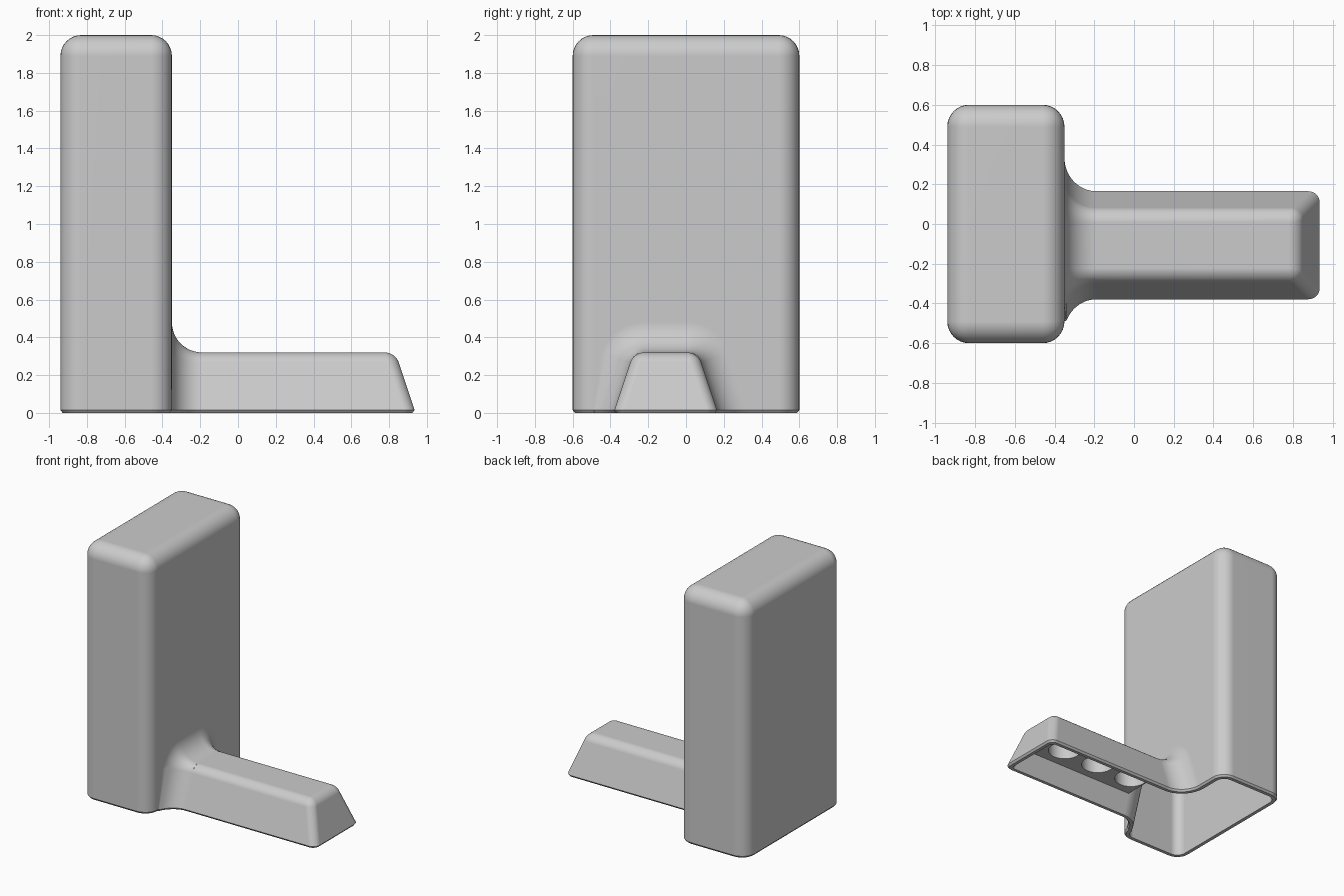
import bpy, bmesh, math
from mathutils import Vector

if "Cube" in bpy.data.objects:
    bpy.data.objects.remove(bpy.data.objects["Cube"], do_unlink=True)

WALL = 0.04             # shell thickness
FOOT = 0.015            # height of the chamfer round the foot
MID_Y = -0.107          # centre line of the arm
HALF = 0.277            # half width of the arm at the base
DRAFT = 1 / 3           # slope of the arm sides
SLANT = math.hypot(1, DRAFT)
ARM_TOP = 0.32
CEILING = 0.16          # underside of the socket plate in the arm
ARM_START = -0.19       # where the blend ends and the straight arm starts
BEVEL = 0.055
ROUND = BEVEL * math.tan(math.pi / 4 + math.atan(DRAFT) / 2)
SEG = 8
TINY = 0.00001

bm = bmesh.new()


def rounded_block(place, choose, radius, drop):
    """Open block: corners go through place(), chosen edges are rounded, dropped faces removed."""
    old = set(bm.faces)
    verts = bmesh.ops.create_cube(bm, size=2)["verts"]
    edges = [e for e in {e for v in verts for e in v.link_edges}
             if choose((e.verts[0].co + e.verts[1].co) / 2)]
    for v in verts:
        v.co = place(v.co.copy())
    bmesh.ops.bevel(bm, geom=edges, offset=radius, segments=SEG, profile=0.5, affect='EDGES')
    dropped = [f for f in bm.faces if f not in old and drop(f.calc_center_median())]
    rim = {v for f in dropped for v in f.verts}
    bmesh.ops.delete(bm, geom=dropped, context='FACES')
    return [v for v in rim if v.is_valid]


def tower(inset, base):
    """Returns the corners of the open wall facing the arm."""
    wall_x = -0.35 - inset

    def place(c):
        return Vector((-0.645 + c.x * (0.295 - inset), c.y * (0.6 - inset),
                       2 - inset if c.z > 0 else base))

    rim = rounded_block(place, lambda m: m.z > -0.9, 0.11 - inset,
                        lambda c: c.z < base + TINY or c.x > wall_x - TINY)
    wall = [v for v in rim if abs(v.co.x - wall_x) < TINY]
    plus = sorted((v for v in wall if v.co.y > 0), key=lambda v: v.co.z)
    minus = sorted((v for v in wall if v.co.y < 0), key=lambda v: -v.co.z)
    return plus + minus


def arm(inset, base, top, round_top):
    def place(c):
        z = top if c.z > 0 else base
        shrink = inset * SLANT + z * DRAFT
        return Vector((0.94 - shrink if c.x > 0 else ARM_START,
                       MID_Y + c.y * (HALF - shrink), z))

    def choose(m):
        return m.z > -0.9 and m.x > -0.9 and (round_top or m.z < 0.9)

    def drop(c):
        return (c.z < base + TINY or abs(c.x - ARM_START) < TINY
                or (not round_top and c.z > top - TINY))

    rounded_block(place, choose, BEVEL if round_top else 0.03, drop)


def blend(inset, base):
    """Concave sweep from arm to tower; returns its cross-section rings."""
    big = 0.16 + inset
    zc = ARM_TOP - ROUND
    yc = HALF - SLANT * ROUND - zc * DRAFT
    start = math.atan(DRAFT)
    rings = []
    for k in range(13):
        turn = k * math.pi / 24
        x = ARM_START - big * math.sin(turn)
        grow = big * (1 - math.cos(turn)) - inset
        heights = [base, CEILING] if inset else [base]
        half = [(HALF + SLANT * grow - z * DRAFT, z) for z in heights]
        for i in range(SEG + 1):
            a = start + (math.pi / 2 - start) * i / SEG
            half.append((yc + (ROUND + grow) * math.cos(a), zc + (ROUND + grow) * math.sin(a)))
        outline = half + [(-y, z) for y, z in reversed(half)]
        # stay on the flat part of the tower wall
        rings.append([bm.verts.new((x, max(MID_Y + y, -0.488), z)) for y, z in outline])
    for a, b in zip(rings, rings[1:]):
        for i in range(len(a) - 1):
            bm.faces.new((a[i], a[i + 1], b[i + 1], b[i]))
    return rings


def skin(inset, base, top, round_top):
    """Tower, blend and arm joined into one skin that is open at the bottom."""
    corners = tower(inset, base)
    rings = blend(inset, base)
    bm.faces.new(corners + rings[-1][::-1])
    arm(inset, base, top, round_top)
    if not round_top:
        bm.faces.new(rings[0][1:-1])    # end wall of the socket plate
    bmesh.ops.remove_doubles(bm, verts=bm.verts[:], dist=0.001)


def open_edges(z):
    return [e for e in bm.edges if e.is_boundary
            and all(abs(v.co.z - z) < TINY for v in e.verts)]


def socket(x):
    rings = []
    for z in (CEILING, 0.28):
        rings.append([bm.verts.new((x + 0.12 * math.cos(i * math.pi / 20),
                                    MID_Y + 0.12 * math.sin(i * math.pi / 20), z))
                      for i in range(40)])
    low, high = rings
    for i in range(40):
        j = (i + 1) % 40
        bm.faces.new((low[i], low[j], high[j], high[i]))
    bm.faces.new(high)


# Outer skin
skin(0, FOOT, ARM_TOP, True)
bmesh.ops.recalc_face_normals(bm, faces=bm.faces[:])
bm.normal_update()

# Small chamfer round the foot
edges = open_edges(FOOT)
feet = {}
for v in {v for e in edges for v in e.verts}:
    out = sum((f.normal for f in v.link_faces), Vector((0, 0, 0)))
    out.z = 0
    spot = v.co - out.normalized() * 0.012
    spot.z = 0
    feet[v] = bm.verts.new(spot)
for e in edges:
    a, b = e.verts
    bm.faces.new((a, b, feet[b], feet[a]))

# Inner skin, with three round sockets under the arm
skin(WALL, 0, CEILING, False)
for x in (-0.06, 0.26, 0.58):
    socket(x)

# Socket plate and the rim that joins both skins
for z in (CEILING, 0):
    bmesh.ops.triangle_fill(bm, use_beauty=True, edges=open_edges(z), normal=(0, 0, -1))
bmesh.ops.recalc_face_normals(bm, faces=bm.faces[:])

# Finished object with one colour
grey = bpy.data.materials.new("plain grey")
grey.use_nodes = True
grey.diffuse_color = (0.6, 0.6, 0.6, 1)
grey.node_tree.nodes["Principled BSDF"].inputs["Base Color"].default_value = (0.6, 0.6, 0.6, 1)
mesh = bpy.data.meshes.new("hollow_stand")
bm.to_mesh(mesh)
bm.free()
mesh.materials.append(grey)
stand = bpy.data.objects.new("hollow_stand", mesh)
bpy.context.scene.collection.objects.link(stand)

# Smooth shading that keeps sharp edges and flat walls
for other in bpy.context.selected_objects:
    other.select_set(False)
stand.select_set(True)
bpy.context.view_layer.objects.active = stand
bpy.ops.object.shade_smooth_by_angle(angle=math.radians(30))
stand.modifiers.new("flat_walls", 'WEIGHTED_NORMAL').keep_sharp = True
